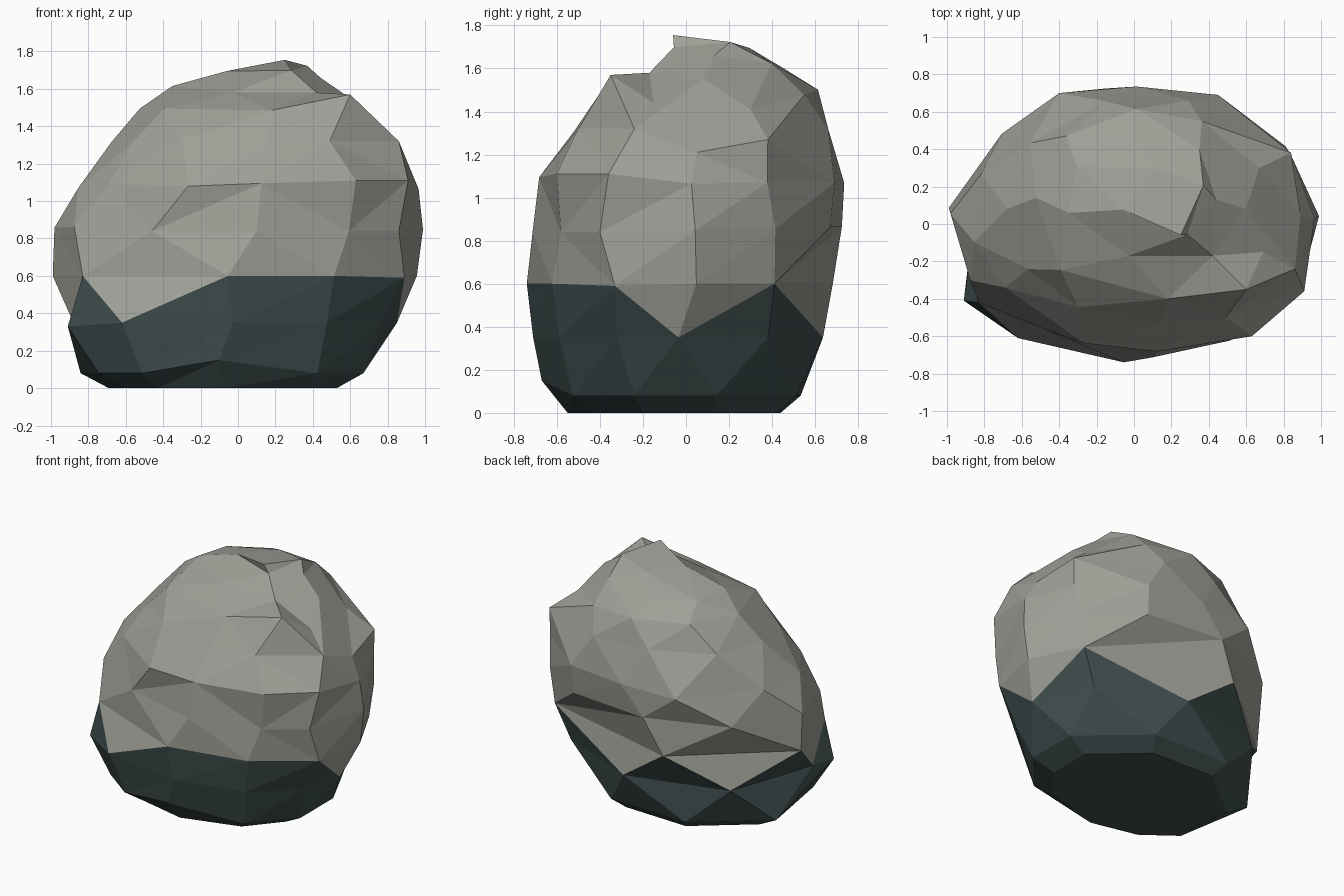
import bpy, bmesh, random
from math import radians, cos, sin
from mathutils import Vector

random.seed(4)
old = bpy.data.objects.get("Cube")
if old:
    bpy.data.objects.remove(old, do_unlink=True)


def make_material(name, colour):
    mat = bpy.data.materials.new(name)
    mat.use_nodes = True
    mat.diffuse_color = (*colour, 1)
    shader = next(n for n in mat.node_tree.nodes if n.type == 'BSDF_PRINCIPLED')
    shader.inputs["Base Color"].default_value = (*colour, 1)
    return mat


stone = make_material("pale grey stone", (0.35, 0.35, 0.315))
damp = make_material("dark damp stone", (0.05, 0.075, 0.075))

# Cross-sections from the foot upwards: height, left/right limits, front/back limits
sections = [
    (0.00, -0.73, 0.56, -0.55, 0.47),
    (0.08, -0.89, 0.71, -0.67, 0.57),
    (0.35, -0.91, 0.85, -0.71, 0.64),
    (0.60, -1.00, 0.96, -0.74, 0.71),
    (0.85, -0.97, 1.00, -0.72, 0.73),
    (1.08, -0.88, 0.97, -0.69, 0.74),
    (1.32, -0.69, 0.87, -0.53, 0.69),
    (1.49, -0.53, 0.66, -0.43, 0.62),
    (1.61, -0.36, 0.50, -0.18, 0.47),
    (1.71, -0.06, 0.40, -0.08, 0.30),
]

# Directions of the corners in each cross-section, in degrees
corners = [
    [18, 65, 110, 160, 215, 238, 270, 310, 342],
    [18, 65, 110, 160, 215, 238, 270, 310, 342],
    [0, 38, 84, 136, 195, 210, 230, 270, 305, 335],
    [5, 36, 106, 172, 204, 268, 303, 332],
    [3, 35, 65, 100, 138, 176, 205, 238, 275, 306, 333],
    [0, 30, 60, 92, 128, 160, 190, 218, 250, 275, 308, 332],
    [10, 40, 75, 108, 145, 180, 212, 240, 275, 308, 338],
    [5, 30, 60, 95, 135, 175, 220, 270, 312, 345],
    [20, 50, 105, 150, 195, 250, 310],
    [30, 100, 190, 300],
]

# Individually placed corners, keyed by cross-section and direction
placed = {
    # foot and damp band
    (1, 270): (-0.10, -0.67, 0.15),
    (2, 210): (-0.91, -0.41, 0.33),
    (2, 230): (-0.62, -0.61, 0.35),
    (3, 204): (-0.83, -0.42, 0.60),
    (3, 332): (0.89, -0.33, 0.59),
    # flattened front and back faces
    (4, 238): (-0.46, -0.57, 0.84),
    (4, 333): (0.86, -0.40, 0.84),
    (5, 60): (0.45, 0.69, 1.07),
    (5, 128): (-0.40, 0.70, 1.05),
    (5, 218): (-0.69, -0.34, 1.09),
    (5, 308): (0.63, -0.60, 1.11),
    (5, 332): (0.91, -0.36, 1.11),
    # notch below the spur
    (6, 10): (0.89, 0.05, 1.21),
    (6, 40): (0.84, 0.38, 1.27),
    (6, 308): (0.49, -0.50, 1.32),
    (6, 338): (0.86, -0.24, 1.32),
    # spur and the shelf behind it
    (7, 5): (0.60, 0.08, 1.55),
    (7, 30): (0.67, 0.30, 1.41),
    (7, 270): (0.18, -0.40, 1.485),
    (7, 312): (0.60, -0.35, 1.57),
    (7, 345): (0.69, -0.15, 1.44),
    (8, 20): (0.44, 0.13, 1.66),
    (8, 250): (-0.03, -0.17, 1.58),
    (8, 310): (0.42, -0.17, 1.58),
}

# Directions where the pale stone dips down into the damp band
dips = {0, 84, 136, 195, 230}
WATERLINE = 2
TOP = len(sections) - 1

bm = bmesh.new()
rings = []
for level, (z, x0, x1, y0, y1) in enumerate(sections):
    ring = []
    for angle in corners[level]:
        a = radians(angle)
        wobble = 0.015 if level > 3 else 0
        size = 1 + random.uniform(-wobble, wobble)
        co = Vector(((x0 + x1) / 2 + (x1 - x0) / 2 * size * cos(a),
                     (y0 + y1) / 2 + (y1 - y0) / 2 * size * sin(a),
                     z + random.uniform(-wobble, wobble)))
        ring.append(bm.verts.new(placed.get((level, angle), co)))
    rings.append(ring)


def stitch(level):
    """Join two neighbouring cross-sections with triangles, taking corners in order."""
    low, high = rings[level], rings[level + 1]
    la = corners[level] + [corners[level][0] + 360]
    ha = corners[level + 1] + [corners[level + 1][0] + 360]
    i = j = 0
    while i < len(low) or j < len(high):
        a, b = low[i % len(low)], high[j % len(high)]
        pale = level > WATERLINE
        if j == len(high) or (i < len(low) and la[i + 1] < ha[j + 1]):
            i += 1
            face = bm.faces.new((a, low[i % len(low)], b))
        else:
            pale = pale or (level == WATERLINE and la[i] % 360 in dips)
            j += 1
            face = bm.faces.new((a, high[j % len(high)], b))
        face.material_index = 0 if pale else 1


for level in range(TOP):
    stitch(level)

# Flat foot and off-centre peak
foot = bm.faces.new(rings[0])
foot.material_index = 1
peak = bm.verts.new((0.25, -0.06, 1.755))
crown = rings[TOP]
for k, v in enumerate(crown):
    bm.faces.new((v, crown[(k + 1) % len(crown)], peak))

bmesh.ops.recalc_face_normals(bm, faces=bm.faces)
mesh = bpy.data.meshes.new("boulder")
bm.to_mesh(mesh)
bm.free()
mesh.materials.append(stone)
mesh.materials.append(damp)
boulder = bpy.data.objects.new("boulder", mesh)
bpy.context.collection.objects.link(boulder)
